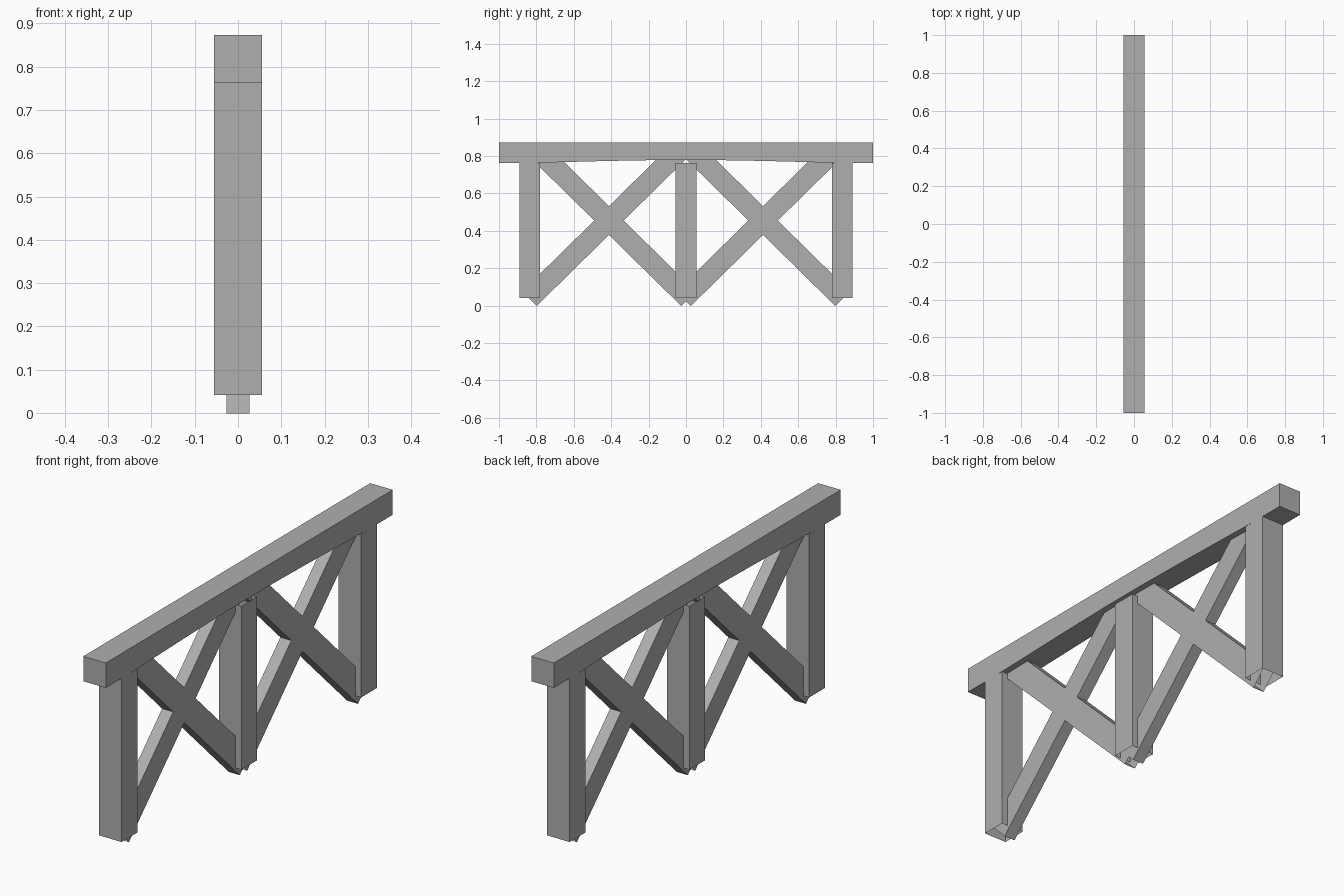
import bpy, bmesh
from math import cos, sin, radians

if "Cube" in bpy.data.objects:
    bpy.data.objects.remove(bpy.data.objects["Cube"])

# Dark grey shared by every timber
grey = bpy.data.materials.new("dark_grey")
grey.diffuse_color = (0.43, 0.43, 0.43, 1)
grey.use_nodes = True
grey.node_tree.nodes["Principled BSDF"].inputs["Base Color"].default_value = grey.diffuse_color


def prism(name, profile, half_x, open_edges=()):
    """Extrude a (y, z) profile along x; open_edges lists profile sides left uncapped."""
    bm = bmesh.new()
    a, b = ([bm.verts.new((x, y, z)) for y, z in profile] for x in (-half_x, half_x))
    bm.faces.new(a)
    bm.faces.new(b[::-1])
    n = len(profile)
    sides = [bm.faces.new((a[i], b[i], b[(i + 1) % n], a[(i + 1) % n])) for i in range(n)]
    bmesh.ops.recalc_face_normals(bm, faces=bm.faces)
    bmesh.ops.delete(bm, geom=[sides[i] for i in open_edges], context="FACES_ONLY")
    mesh = bpy.data.meshes.new(name)
    bm.to_mesh(mesh)
    bm.free()
    mesh.materials.append(grey)
    obj = bpy.data.objects.new(name, mesh)
    bpy.context.collection.objects.link(obj)
    return obj


W = 0.055          # half width of the heavy timbers
BEAM_Z = 0.763     # top of posts / underside of beam ends

# Top beam with a slightly arched underside
half = [(1.0, BEAM_Z), (0.83, BEAM_Z), (0.4, 0.774), (0.12, 0.779)]
prism("top_beam", [(-1, 0.873)] + [(-y, z) for y, z in half]
      + half[::-1] + [(1, 0.873)], W)

# Upright posts
for name, y in (("left_post", -0.835), ("middle_post", 0), ("right_post", 0.835)):
    prism(name, [(y - W, 0.041), (y + W, 0.041), (y + W, BEAM_Z), (y - W, BEAM_Z)],
          W, open_edges=(0, 2))

# Crossed braces with open ends: the lower end pokes below the posts
angle = radians(44.5)
c, s = cos(angle), sin(angle)
for bay, cy in (("left", -0.412), ("right", 0.412)):
    for lean, d in (("rising", 1), ("falling", -1)):
        pts = [(-0.596, -W), (0.515, -W), (0.515, W), (-0.596, W)]
        prism(f"{bay}_{lean}_brace",
              [(cy + d * (u * c - v * s), 0.455 + u * s + v * c) for u, v in pts],
              0.0267, open_edges=(1, 3))
